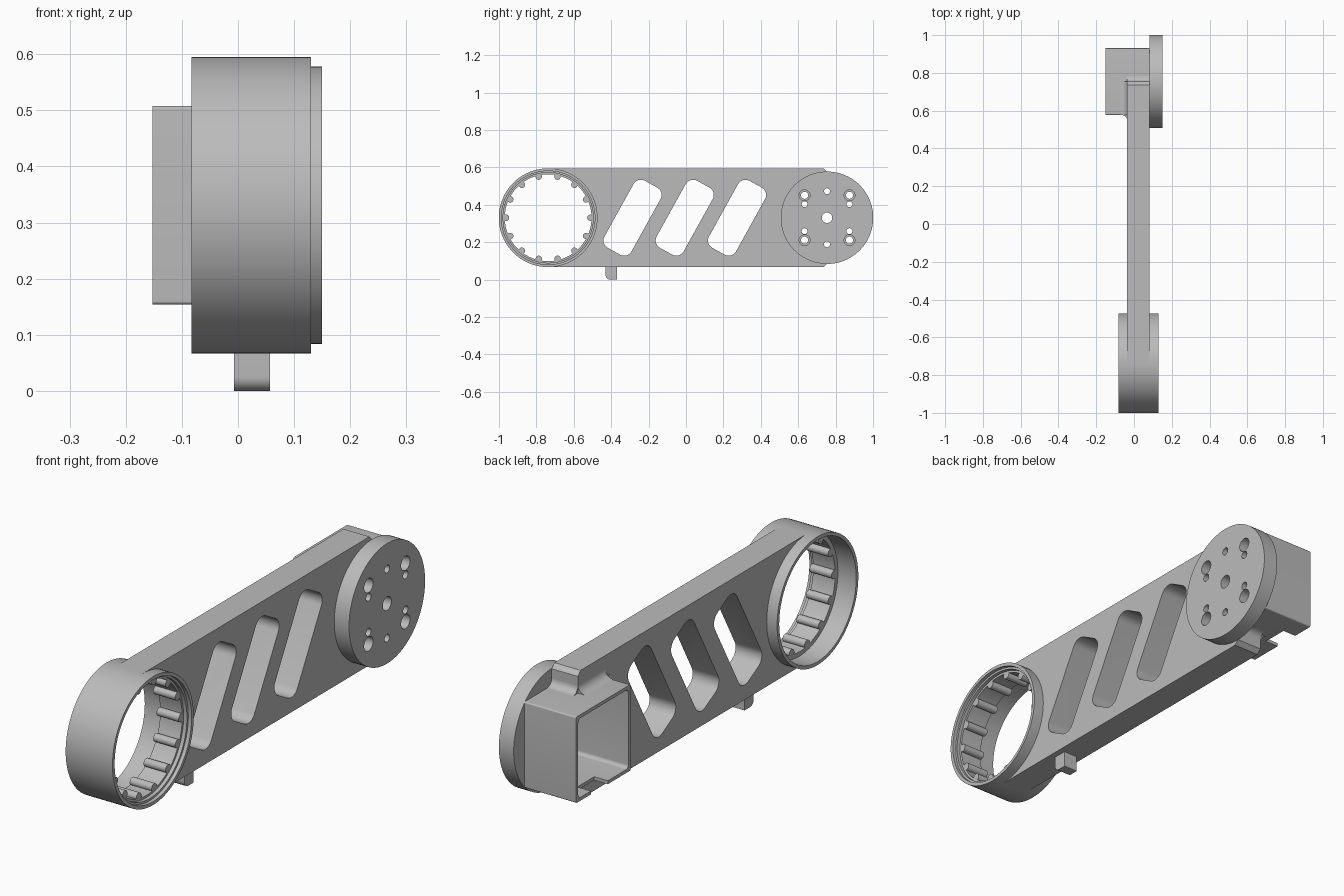
import bpy, bmesh
from math import sin, cos, pi, radians

if "Cube" in bpy.data.objects:
    bpy.data.objects.remove(bpy.data.objects["Cube"], do_unlink=True)

grey = bpy.data.materials.new("plain_grey")
grey.use_nodes = True
grey.diffuse_color = (0.5, 0.5, 0.5, 1)
grey.node_tree.nodes["Principled BSDF"].inputs["Base Color"].default_value = (0.5, 0.5, 0.5, 1)

MID_Z = 0.331          # height of the arm's centre line
RING_Y, HUB_Y = -0.737, 0.754
BEAM_X0, BEAM_X1 = -0.036, 0.083
HALF = 0.264           # half height of the arm
BOX = 0.177            # half size of the motor box


def circle(cy, cz, r, n=64):
    return [(cy + r * cos(2 * pi * i / n), cz + r * sin(2 * pi * i / n)) for i in range(n)]


def rounded(cy, cz, w, h, r, turn=0.0, n=8):
    """Rounded rectangle, optionally turned about its centre."""
    pts = []
    for k, (su, sv) in enumerate([(1, 1), (-1, 1), (-1, -1), (1, -1)]):
        for i in range(n + 1):
            a = (k + i / n) * pi / 2
            u = su * (w / 2 - r) + r * cos(a)
            v = sv * (h / 2 - r) + r * sin(a)
            pts.append((cy + u * cos(turn) - v * sin(turn), cz + u * sin(turn) + v * cos(turn)))
    return pts


def fillet(cu, cv, su, sv, r, n=8):
    """Concave corner profile, slightly embedded in both walls."""
    e = 0.004
    arc = [(r - r * sin(i / n * pi / 2), r - r * cos(i / n * pi / 2)) for i in range(n + 1)]
    local = [(-e, -e), (r, -e)] + arc + [(-e, r)]
    return [(cu + su * u, cv + sv * v) for u, v in local]


def prism(name, profiles, start, end, axis=0):
    """Extrude closed profiles along an axis into one object."""
    bm = bmesh.new()
    for pts in profiles:
        loops = []
        for t in (start, end):
            loop = []
            for p in pts:
                co = list(p)
                co.insert(axis, t)
                loop.append(bm.verts.new(co))
            loops.append(loop)
        low, high = loops
        bm.faces.new(low)
        bm.faces.new(high)
        for i in range(len(pts)):
            j = (i + 1) % len(pts)
            bm.faces.new((low[i], low[j], high[j], high[i]))
    bmesh.ops.recalc_face_normals(bm, faces=bm.faces)
    mesh = bpy.data.meshes.new(name)
    bm.to_mesh(mesh)
    bm.free()
    mesh.materials.append(grey)
    obj = bpy.data.objects.new(name, mesh)
    bpy.context.collection.objects.link(obj)
    return obj


def cut(obj, profiles, start, end):
    """Subtract extruded profiles from an object."""
    cutter = prism("cutter", profiles, start, end)
    cutter.hide_render = True
    mod = obj.modifiers.new("cut", 'BOOLEAN')
    mod.operation, mod.solver, mod.object = 'DIFFERENCE', 'EXACT', cutter
    bpy.context.view_layer.update()
    result = bpy.data.meshes.new_from_object(obj.evaluated_get(bpy.context.evaluated_depsgraph_get()))
    obj.modifiers.clear()
    obj.data = result
    bpy.data.objects.remove(cutter, do_unlink=True)


parts = []

# Bearing ring with stepped bore
ring = prism("bearing_ring", [circle(RING_Y, MID_Z, HALF, 96)], -0.083, 0.13)
cut(ring, [circle(RING_Y, MID_Z, 0.232, 96)], -0.2, 0.2)
cut(ring, [circle(RING_Y, MID_Z, 0.25, 96)], -0.2, 0.0)
cut(ring, [circle(RING_Y, MID_Z, 0.25, 96)], 0.115, 0.2)
cut(ring, [circle(RING_Y, MID_Z, 0.241, 96)], 0.1, 0.2)
parts.append(ring)

# Small rollers around the bore
seats = [2 * pi * i / 14 for i in range(14)]
parts.append(prism("bore_rollers", [circle(RING_Y + 0.225 * cos(a), MID_Z + 0.225 * sin(a), 0.017, 16)
                                    for a in seats], 0.0, 0.1))

# Arm beam with slanted slots, open at the ring and motor box
bev = 0.018
beam = prism("arm_beam", [[(RING_Y, MID_Z - HALF), (HUB_Y - bev, MID_Z - HALF), (HUB_Y, MID_Z - HALF + bev),
                           (HUB_Y, MID_Z + HALF - bev), (HUB_Y - bev, MID_Z + HALF), (RING_Y, MID_Z + HALF)]],
             BEAM_X0, BEAM_X1)
cut(beam, [circle(RING_Y, MID_Z, 0.257, 96)], -0.2, 0.2)
cut(beam, [rounded(y, MID_Z, 0.41, 0.165, 0.045, radians(61)) for y in (-0.286, -0.007, 0.273)], -0.2, 0.2)
cavity = [rounded(HUB_Y, MID_Z, 0.326, 0.326, 0.015)]
cut(beam, cavity, -0.2, 0.2)
parts.append(beam)

# Hollow motor box, open on its outer side, with a cable notch below
box = prism("motor_box", [rounded(HUB_Y, MID_Z, 2 * BOX, 2 * BOX, 0.006)], -0.152, BEAM_X1)
cut(box, cavity, -0.2, 0.2)
cut(box, [rounded(0.78, MID_Z - BOX, 0.11, 0.08, 0.004)], -0.2, -0.09)
parts.append(box)

# Concave blends between beam and motor box
for side, word in ((1, "upper"), (-1, "lower")):
    z = MID_Z + side * BOX
    parts.append(prism(word + "_side_blend", [fillet(BEAM_X0, z, -1, side, 0.035)], HUB_Y - BOX, HUB_Y, 1))
    parts.append(prism(word + "_end_blend", [fillet(HUB_Y, z, 1, side, 0.03)], BEAM_X0, BEAM_X1))
parts.append(prism("inner_blend", [fillet(BEAM_X0, HUB_Y - BOX, -1, -1, 0.03)], MID_Z - BOX, MID_Z + BOX, 2))

# Hub disc with bolt pattern
disc = prism("hub_disc", [circle(HUB_Y, MID_Z, 0.247, 96)], BEAM_X1, 0.15)
corners = [(sy, sz) for sy in (-1, 1) for sz in (-1, 1)]
bolts = [(HUB_Y + 0.12 * sy, MID_Z + 0.12 * sz) for sy, sz in corners]
pins = [(HUB_Y + 0.12 * sy, MID_Z + 0.072 * sz) for sy, sz in corners]
pins += [(HUB_Y, MID_Z + 0.142 * s) for s in (-1, 1)]
cut(disc, [circle(y, z, 0.019, 24) for y, z in bolts] + [circle(y, z, 0.016, 24) for y, z in pins]
    + [circle(HUB_Y, MID_Z, 0.028, 32)], 0.0, 0.2)
cut(disc, [circle(y, z, 0.029, 32) for y, z in bolts], 0.11, 0.2)
parts.append(disc)

# Stop peg under the beam, rounded at its lower front edge
r = 0.025
curve = [(-0.43 + r - r * sin(i / 8 * pi / 2), r - r * cos(i / 8 * pi / 2)) for i in range(9)]
parts.append(prism("stop_peg", [curve + [(-0.43, 0.08), (-0.37, 0.08), (-0.37, 0)]], -0.007, 0.057))

# Smooth round walls, keep hard edges
bpy.ops.object.select_all(action='DESELECT')
for obj in parts:
    obj.select_set(True)
bpy.context.view_layer.objects.active = parts[0]
bpy.ops.object.shade_smooth_by_angle(angle=radians(30))
